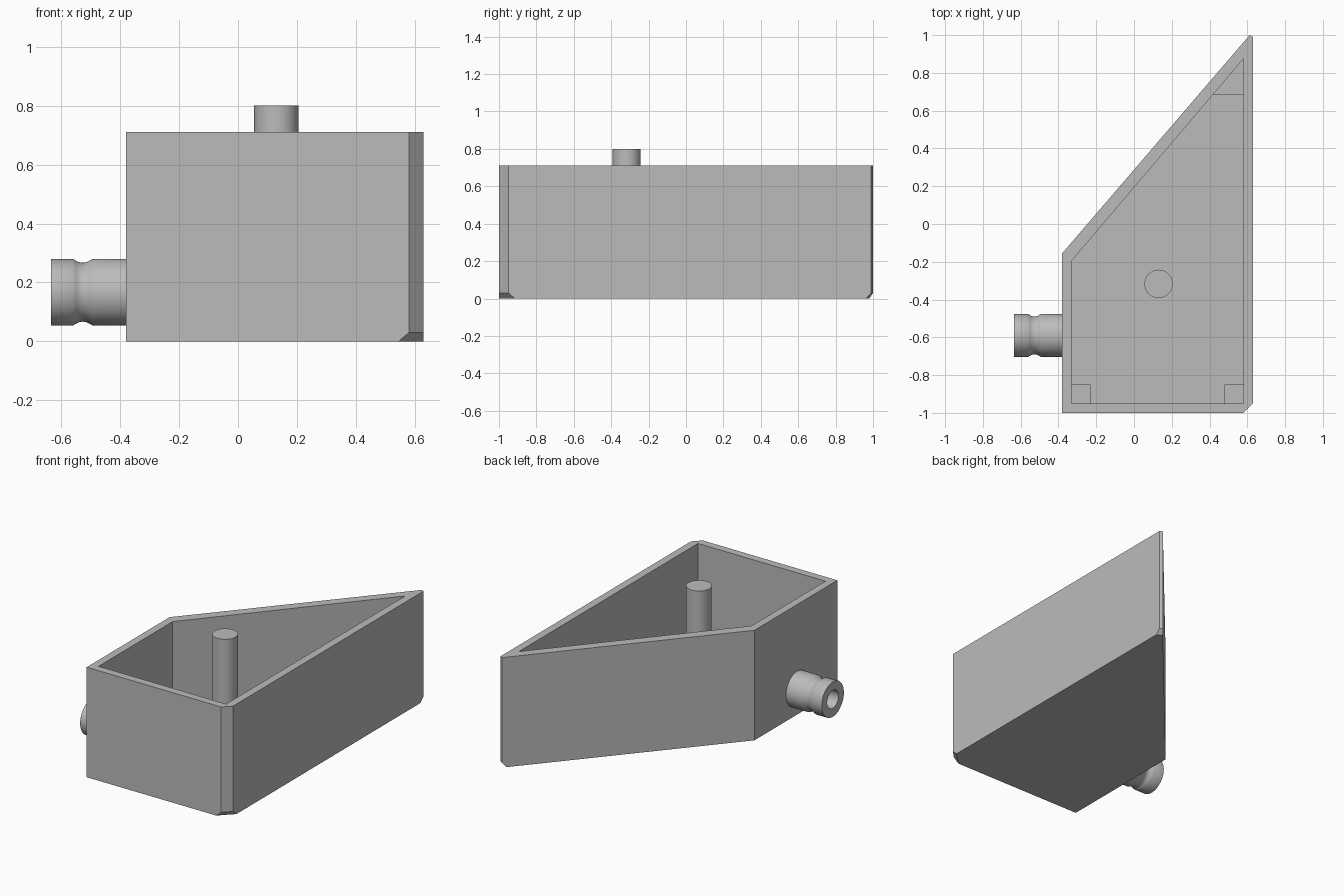
import bpy, bmesh, math
from mathutils import Vector, Matrix

cube = bpy.data.objects.get("Cube")
if cube:
    bpy.data.objects.remove(cube, do_unlink=True)

grey = bpy.data.materials.new("plain grey")
grey.use_nodes = True
colour = (0.5, 0.5, 0.5, 1)
grey.diffuse_color = colour
grey.node_tree.nodes["Principled BSDF"].inputs["Base Color"].default_value = colour


def finish(name, bm, smooth=False):
    bmesh.ops.recalc_face_normals(bm, faces=bm.faces[:])
    mesh = bpy.data.meshes.new(name)
    bm.to_mesh(mesh)
    bm.free()
    mesh.materials.append(grey)
    obj = bpy.data.objects.new(name, mesh)
    bpy.context.collection.objects.link(obj)
    bpy.ops.object.select_all(action='DESELECT')
    obj.select_set(True)
    bpy.context.view_layer.objects.active = obj
    if smooth:
        bpy.ops.object.shade_smooth_by_angle(angle=math.radians(35))
    return obj


def prism_mesh(outline, z0, z1):
    bm = bmesh.new()
    face = bm.faces.new([bm.verts.new((x, y, z0)) for x, y in outline])
    new = bmesh.ops.extrude_face_region(bm, geom=[face])["geom"]
    verts = [g for g in new if isinstance(g, bmesh.types.BMVert)]
    bmesh.ops.translate(bm, verts=verts, vec=(0, 0, z1 - z0))
    return bm


def rod_mesh(radius, length, matrix, sides=48):
    bm = bmesh.new()
    bmesh.ops.create_cone(bm, cap_ends=True, segments=sides, radius1=radius,
                          radius2=radius, depth=length, matrix=matrix)
    return bm


def cut(target, cutter):
    mod = target.modifiers.new("cut", 'BOOLEAN')
    mod.operation = 'DIFFERENCE'
    mod.solver = 'EXACT'
    mod.object = cutter
    bpy.context.view_layer.objects.active = target
    bpy.ops.object.modifier_apply(modifier=mod.name)
    bpy.data.objects.remove(cutter, do_unlink=True)


HEIGHT, FLOOR = 0.71, 0.05
PIPE_Y, PIPE_Z = -0.59, 0.167
BORE = 0.058

# Tray body with two clipped corners
outline = [(-0.38, -1), (0.58, -1), (0.63, -0.95), (0.63, 0.99),
           (0.612, 1), (-0.38, -0.155)]
bm = prism_mesh(outline, 0, HEIGHT)

# Sloped bottom edge under each clipped corner
for top_a, top_b, low in [((0.58, -1), (0.63, -0.95), (0.545, -1)),
                          ((0.63, 0.99), (0.612, 1), (0.63, 0.96))]:
    a, b = Vector((*top_a, 0.03)), Vector((*top_b, 0.03))
    normal = (b - a).cross(Vector((*low, 0)) - a).normalized()
    if normal.z > 0:
        normal.negate()
    bmesh.ops.bisect_plane(bm, geom=bm.verts[:] + bm.edges[:] + bm.faces[:],
                           plane_co=a, plane_no=normal, clear_outer=True, dist=1e-5)
    bmesh.ops.holes_fill(bm, edges=[e for e in bm.edges if e.is_boundary], sides=0)
    bmesh.ops.remove_doubles(bm, verts=bm.verts[:], dist=1e-4)
body = finish("tray_body", bm)

# Inner cavity and pipe opening
inner = [(-0.33, -0.95), (0.58, -0.95), (0.58, 0.875), (-0.33, -0.195)]
cut(body, finish("cavity_cutter", prism_mesh(inner, FLOOR, HEIGHT + 0.2)))
along_x = Matrix.Rotation(math.pi / 2, 4, 'Y')
hole_at = Matrix.Translation((-0.36, PIPE_Y, PIPE_Z)) @ along_x
cut(body, finish("bore_cutter", rod_mesh(BORE, 0.2, hole_at)))

# Low corner blocks on the floor
blocks = {
    "corner_block_right": [(-0.33, -0.95), (-0.23, -0.95), (-0.23, -0.85), (-0.33, -0.85)],
    "corner_block_left": [(0.48, -0.95), (0.58, -0.95), (0.58, -0.85), (0.48, -0.85)],
    "corner_block_back": [(0.418, 0.685), (0.58, 0.685), (0.58, 0.875)],
}
for name, shape in blocks.items():
    finish(name, prism_mesh(shape, FLOOR - 0.01, 0.1))

# Central post
post_base, post_top = FLOOR - 0.01, 0.8
centre = Matrix.Translation((0.13, -0.317, (post_base + post_top) / 2))
finish("central_post", rod_mesh(0.075, post_top - post_base, centre), True)

# Grooved hollow pipe turned around the x axis
R = 0.113
profile = [(-0.37, BORE), (-0.635, BORE), (-0.635, R), (-0.56, R), (-0.552, 0.108),
           (-0.54, 0.102), (-0.527, 0.1), (-0.514, 0.102), (-0.502, 0.108),
           (-0.494, R), (-0.37, R)]
bm = bmesh.new()
verts = [bm.verts.new((x, PIPE_Y, PIPE_Z + r)) for x, r in profile]
edges = [bm.edges.new((v, verts[(i + 1) % len(verts)])) for i, v in enumerate(verts)]
bmesh.ops.spin(bm, geom=verts + edges, cent=(0, PIPE_Y, PIPE_Z), axis=(1, 0, 0),
               angle=2 * math.pi, steps=48, use_merge=True)
bmesh.ops.remove_doubles(bm, verts=bm.verts[:], dist=1e-5)
finish("side_pipe", bm, True)
